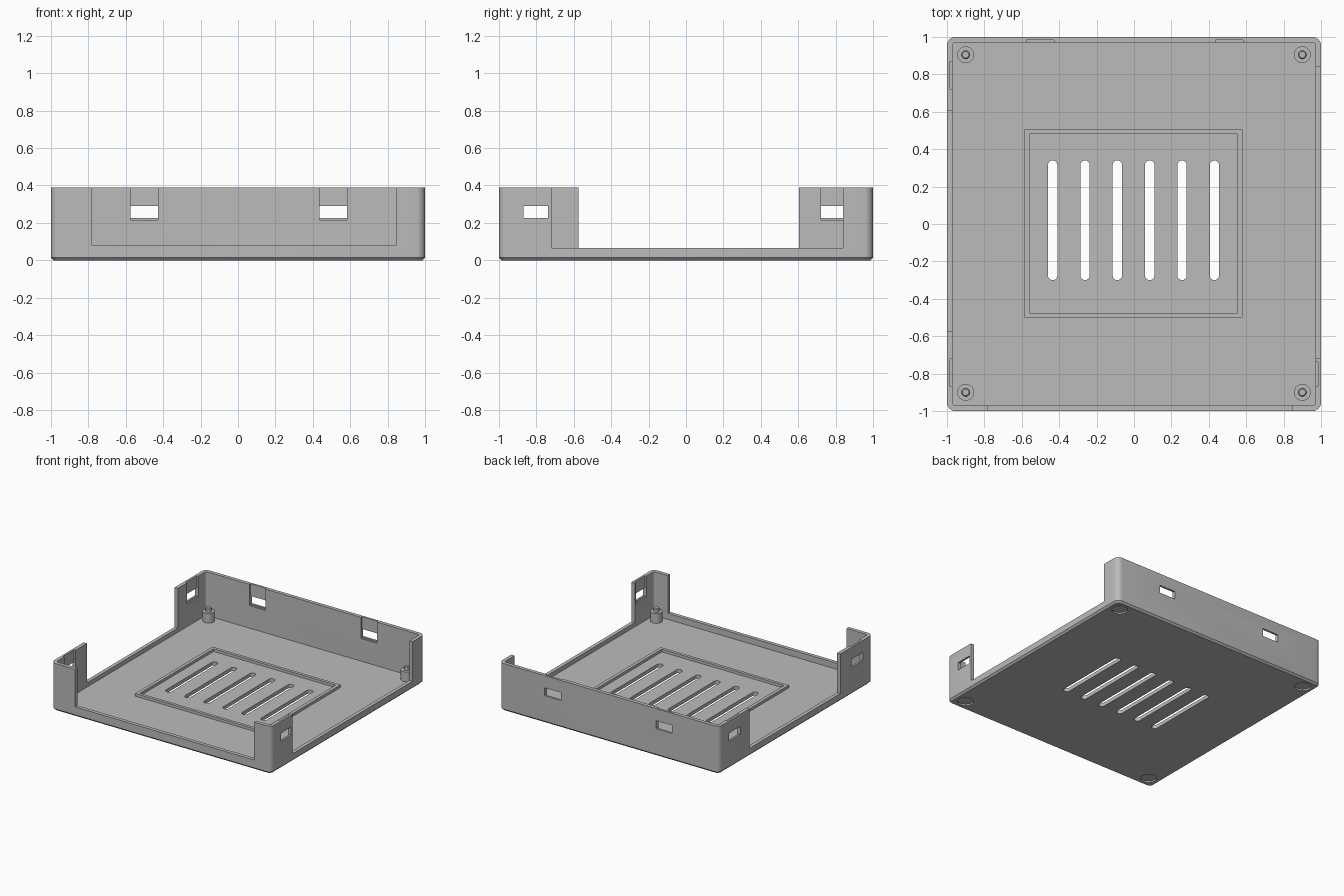
import bpy, bmesh
from math import pi, cos, sin

cube = bpy.data.objects.get("Cube")
if cube:
    bpy.data.objects.remove(cube, do_unlink=True)

grey = bpy.data.materials.new("plain grey")
grey.use_nodes = True
COLOUR = (0.5, 0.5, 0.5, 1)
grey.diffuse_color = COLOUR
grey.node_tree.nodes["Principled BSDF"].inputs["Base Color"].default_value = COLOUR

HEIGHT, FLOOR, WALL = 0.39, 0.03, 0.03


def rounded(x0, x1, y0, y1, r, n=6):
    """Outline of a rectangle with round corners, counter-clockwise."""
    corners = [(x1 - r, y1 - r), (x0 + r, y1 - r), (x0 + r, y0 + r), (x1 - r, y0 + r)]
    return [(cx + r * cos((q + k / n) * pi / 2), cy + r * sin((q + k / n) * pi / 2))
            for q, (cx, cy) in enumerate(corners) for k in range(n + 1)]


def circle(x, y, r, n=32):
    return [(x + r * cos(2 * pi * k / n), y + r * sin(2 * pi * k / n)) for k in range(n)]


def loft(name, layers):
    """Closed solid through matching outlines, each given with its height."""
    bm = bmesh.new()
    rings = [[bm.verts.new((x, y, z)) for x, y in outline] for outline, z in layers]
    n = len(rings[0])
    for a, b in zip(rings, rings[1:]):
        for i in range(n):
            j = (i + 1) % n
            bm.faces.new((a[i], a[j], b[j], b[i]))
    bm.faces.new(rings[0][::-1])
    bm.faces.new(rings[-1])
    mesh = bpy.data.meshes.new(name)
    bm.to_mesh(mesh)
    bm.free()
    mesh.materials.append(grey)
    obj = bpy.data.objects.new(name, mesh)
    bpy.context.collection.objects.link(obj)
    return obj


def box(name, x0, x1, y0, y1, z0, z1):
    outline = [(x0, y0), (x1, y0), (x1, y1), (x0, y1)]
    return loft(name, [(outline, z0), (outline, z1)])


def activate(obj):
    bpy.ops.object.select_all(action='DESELECT')
    obj.select_set(True)
    bpy.context.view_layer.objects.active = obj


def cut(target, cutter):
    activate(target)
    mod = target.modifiers.new("cut", 'BOOLEAN')
    mod.operation, mod.solver, mod.object = 'DIFFERENCE', 'EXACT', cutter
    bpy.ops.object.modifier_apply(modifier=mod.name)
    bpy.data.objects.remove(cutter, do_unlink=True)


def smooth(obj):
    activate(obj)
    bpy.ops.object.shade_smooth_by_angle(angle=pi / 6)


# Tray with chamfered bottom edge
c = 0.015
side = rounded(-1, 1, -1, 1, 0.045)
tray = loft("tray", [(rounded(-1 + c, 1 - c, -1 + c, 1 - c, 0.03), 0),
                     (side, c), (side, HEIGHT)])
i = 1 - WALL
inside = rounded(-i, i, -i, i, 0.015)
cut(tray, loft("cavity", [(inside, FLOOR), (inside, 0.6)]))

# Wide openings in the front and both sides
cut(tray, box("front_opening", -0.78, 0.845, -1.1, -0.9, 0.08, 0.6))
cut(tray, box("plus_x_opening", 0.9, 1.1, -0.72, 0.84, 0.065, 0.6))
cut(tray, box("minus_x_opening", -1.1, -0.9, -0.575, 0.605, 0.065, 0.6))

# Clip windows, each with a shallow groove running up the inner wall
LOW, TOP, DEPTH = 0.225, 0.29, 0.983
for a in (-0.575, 0.437):
    b = a + 0.147
    cut(tray, box("groove", a, b, 0.95, DEPTH, 0.215, 0.6))
    cut(tray, box("window", a, b, 0.95, 1.1, LOW, TOP))
for s, a, b in ((-1, -0.87, -0.722), (-1, 0.722, 0.87), (1, -0.87, -0.738)):
    near, deep, far = 0.95 * s, DEPTH * s, 1.1 * s
    cut(tray, box("groove", min(near, deep), max(near, deep), a, b, 0.215, 0.6))
    cut(tray, box("window", min(near, far), max(near, far), a, b, LOW, TOP))

# Vent slots through the floor
for k in range(6):
    x = -0.435 + 0.173 * k
    slot = rounded(x - 0.025, x + 0.025, -0.3, 0.34, 0.0249)
    cut(tray, loft("slot", [(slot, -0.1), (slot, 0.1)]))

# Round foot recesses underneath, below the posts
corners = [(x, y) for x in (-0.9, 0.9) for y in (-0.9, 0.905)]
for x, y in corners:
    foot = circle(x, y, 0.06)
    cut(tray, loft("foot_recess", [(foot, -0.1), (foot, 0.012)]))
smooth(tray)

# Raised frame around the vents
frame = box("vent_frame", -0.585, 0.58, -0.5, 0.505, FLOOR - 0.005, FLOOR + 0.022)
cut(frame, box("frame_inside", -0.558, 0.553, -0.475, 0.48, -0.1, 0.2))

# Corner posts with a small chamfered pin on top
for n, (x, y) in enumerate(corners):
    post = loft("corner_post_%d" % (n + 1), [
        (circle(x, y, r), z) for r, z in
        ((0.045, 0.025), (0.045, 0.11), (0.022, 0.11), (0.022, 0.135), (0.017, 0.14))])
    smooth(post)
